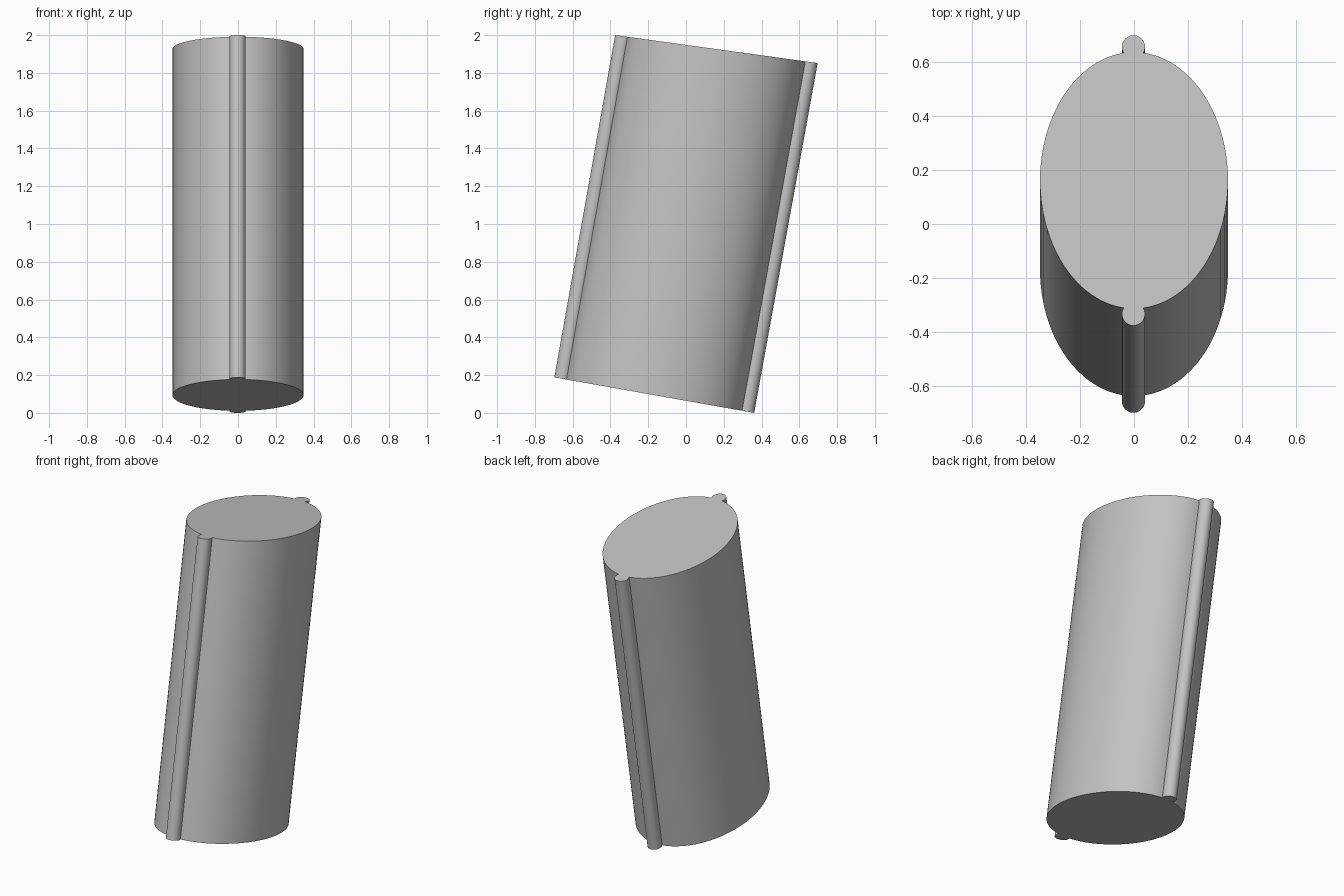
import bpy
import math

cube = bpy.data.objects.get("Cube")
if cube:
    bpy.data.objects.remove(cube, do_unlink=True)

grey = bpy.data.materials.new("plain_grey")
grey.use_nodes = True
grey.diffuse_color = (0.55, 0.55, 0.55, 1)
grey.node_tree.nodes["Principled BSDF"].inputs["Base Color"].default_value = (0.55, 0.55, 0.55, 1)

# Sloping end planes: centre y, centre z, y stretch and z change per unit of depth
HALF_DEPTH = 0.532
BOTTOM = (-0.168, 0.094, 0.529 / HALF_DEPTH, -0.094 / HALF_DEPTH)
TOP = (0.161, 1.926, 0.536 / HALF_DEPTH, -0.074 / HALF_DEPTH)

BODY_WIDTH, BODY_DEPTH = 0.347, 0.470
RIB_RADIUS = 0.0425
RIB_CENTRE = HALF_DEPTH - RIB_RADIUS


def leaning_prism(name, profile):
    """Stretch an (x, depth) outline between the two sloping end planes."""
    n = len(profile)
    verts = [(x, cy + d * sy, cz + d * sz)
             for cy, cz, sy, sz in (BOTTOM, TOP) for x, d in profile]
    faces = [(i, (i + 1) % n, n + (i + 1) % n, n + i) for i in range(n)]
    faces += [tuple(reversed(range(n))), tuple(range(n, 2 * n))]
    mesh = bpy.data.meshes.new(name)
    mesh.from_pydata(verts, [], faces)
    mesh.materials.append(grey)
    obj = bpy.data.objects.new(name, mesh)
    bpy.context.collection.objects.link(obj)
    bpy.ops.object.select_all(action='DESELECT')
    obj.select_set(True)
    bpy.context.view_layer.objects.active = obj
    bpy.ops.object.shade_smooth_by_angle(angle=math.radians(35))
    return obj


# Oval body
steps = 96
angles = [2 * math.pi * i / steps for i in range(steps)]
leaning_prism("body", [(BODY_WIDTH * math.cos(a), BODY_DEPTH * math.sin(a)) for a in angles])

# Rounded ribs, each an arc whose open side is sunk just inside the body
reach = math.radians(123)
arc = [reach * (2 * i / 32 - 1) for i in range(33)]
for name, side in (("front_rib", -1), ("back_rib", 1)):
    leaning_prism(name, [(-side * RIB_RADIUS * math.sin(a) - 0.002,
                          side * (RIB_CENTRE + RIB_RADIUS * math.cos(a))) for a in arc])
